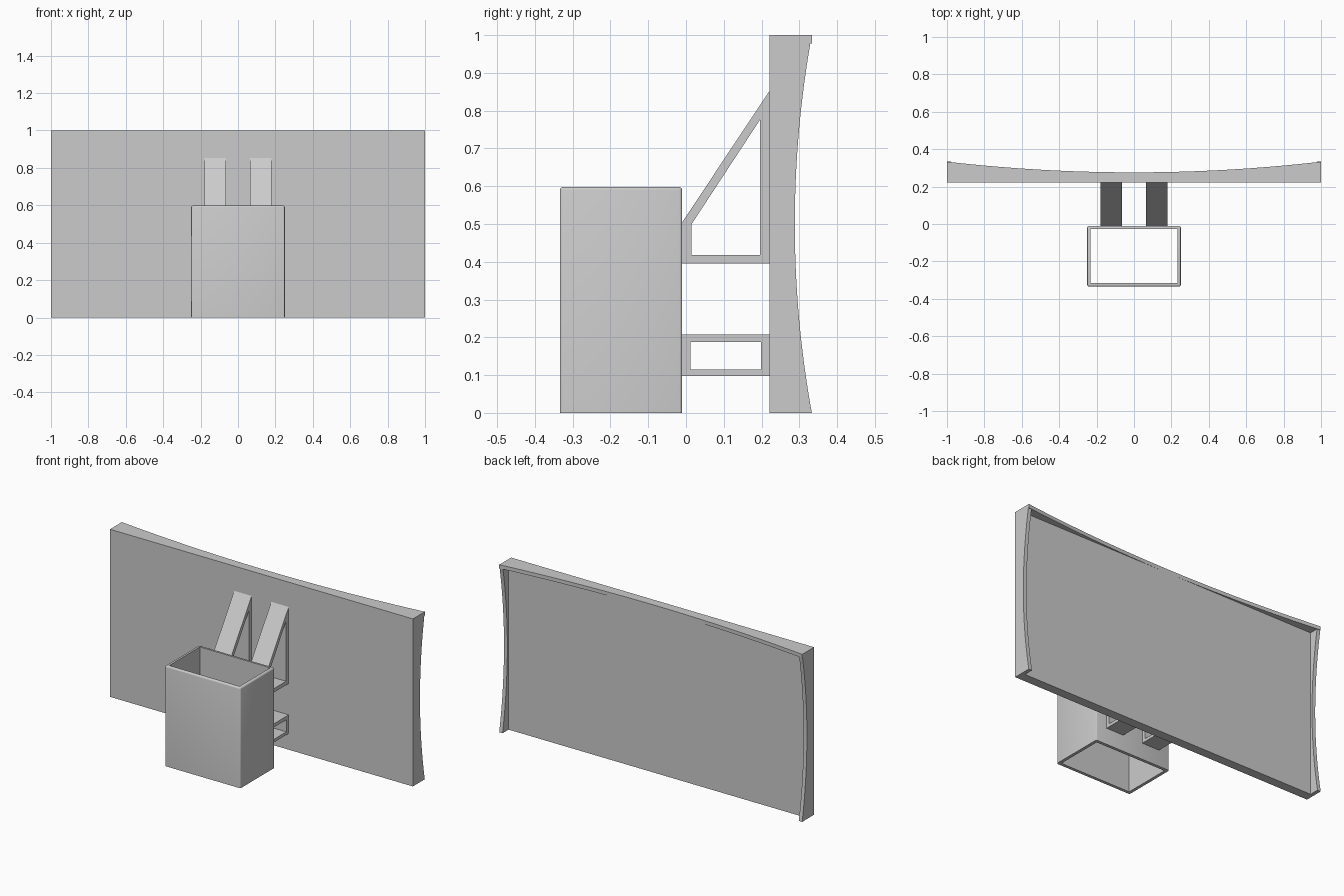
import bpy, bmesh
from mathutils import Vector

if "Cube" in bpy.data.objects:
    bpy.data.objects.remove(bpy.data.objects["Cube"])

grey = bpy.data.materials.new("plain grey")
grey.diffuse_color = (0.6, 0.6, 0.6, 1)
grey.use_nodes = True
grey.node_tree.nodes["Principled BSDF"].inputs["Base Color"].default_value = grey.diffuse_color


def prism(name, loops, axis, lo, hi):
    """Extrude flat loops (outer first, optional matching hole) along an axis."""
    bm = bmesh.new()
    place = {"x": lambda a, b, t: (t, a, b),
             "z": lambda a, b, t: (a, b, t)}[axis]
    rings = [[[bm.verts.new(place(a, b, t)) for a, b in loop] for loop in loops]
             for t in (lo, hi)]
    n = len(loops[0])
    for k, loop in enumerate(loops):
        for i in range(n):
            j = (i + 1) % n
            bm.faces.new((rings[0][k][i], rings[0][k][j], rings[1][k][j], rings[1][k][i]))
    for cap in rings:
        if len(loops) == 1:
            bm.faces.new(cap[0])
        else:
            for i in range(n):
                j = (i + 1) % n
                bm.faces.new((cap[0][i], cap[0][j], cap[1][j], cap[1][i]))
    bmesh.ops.recalc_face_normals(bm, faces=bm.faces[:])
    mesh = bpy.data.meshes.new(name)
    bm.to_mesh(mesh)
    bm.free()
    obj = bpy.data.objects.new(name, mesh)
    bpy.context.collection.objects.link(obj)
    mesh.materials.append(grey)
    return obj


def rect(a0, a1, b0, b1):
    return [(a0, b0), (a1, b0), (a1, b1), (a0, b1)]


def smooth(obj):
    bpy.ops.object.select_all(action="DESELECT")
    obj.select_set(True)
    bpy.context.view_layer.objects.active = obj
    bpy.ops.object.shade_smooth_by_angle()


FRONT, FLOOR, TIP, LIP = 0.221, 0.276, 0.333, 0.022
STEPS = [i / 16 - 1 for i in range(33)]

# Flat back panel
prism("panel", [rect(-1 + LIP, 1 - LIP, FRONT, FLOOR)], "z", 0, 1 - LIP)

# Top lip, dished across the width
curve = [(s, FLOOR + (TIP - FLOOR) * s * s) for s in STEPS]
smooth(prism("top_lip", [[(1, FRONT), (-1, FRONT)] + curve], "z", 1 - LIP, 1))

# Side lips, dished along the height
curve = [(0.288 + (TIP - 0.288) * s * s, (s + 1) / 2 * (1 - LIP if s == 1 else 1)) for s in STEPS]
curve[-1] = (TIP - 0.004, 1 - LIP)
for side, lo in (("left", -1), ("right", 1 - LIP)):
    smooth(prism(side + "_lip", [[(FRONT, 1 - LIP), (FRONT, 0)] + curve], "x", lo, lo + LIP))

# Open rectangular holder with softened outer edges
holder = prism("holder", [rect(-0.25, 0.25, -0.334, -0.01),
                          rect(-0.232, 0.232, -0.316, -0.028)], "z", 0, 0.598)
bm = bmesh.new()
bm.from_mesh(holder.data)
outer = lambda v: abs(v.co.x) > 0.24
soft = [e for e in bm.edges if all(outer(v) for v in e.verts)
        and max(v.co.z for v in e.verts) > 0.1]
bmesh.ops.bevel(bm, geom=soft, offset=0.008, segments=3, profile=0.5, affect="EDGES")
bm.to_mesh(holder.data)
bm.free()
smooth(holder)

# Paired brackets between holder and panel
brace = [[(-0.01, 0.395), (FRONT, 0.395), (FRONT, 0.852), (-0.01, 0.505)],
         [(0.015, 0.418), (0.196, 0.418), (0.196, 0.776), (0.015, 0.5)]]
strut = [rect(-0.01, FRONT, 0.097, 0.208), rect(0.012, 0.199, 0.115, 0.187)]
for side, lo in (("left", -0.18), ("right", 0.065)):
    prism(side + "_upper_brace", brace, "x", lo, lo + 0.115)
    prism(side + "_lower_strut", strut, "x", lo, lo + 0.115)
